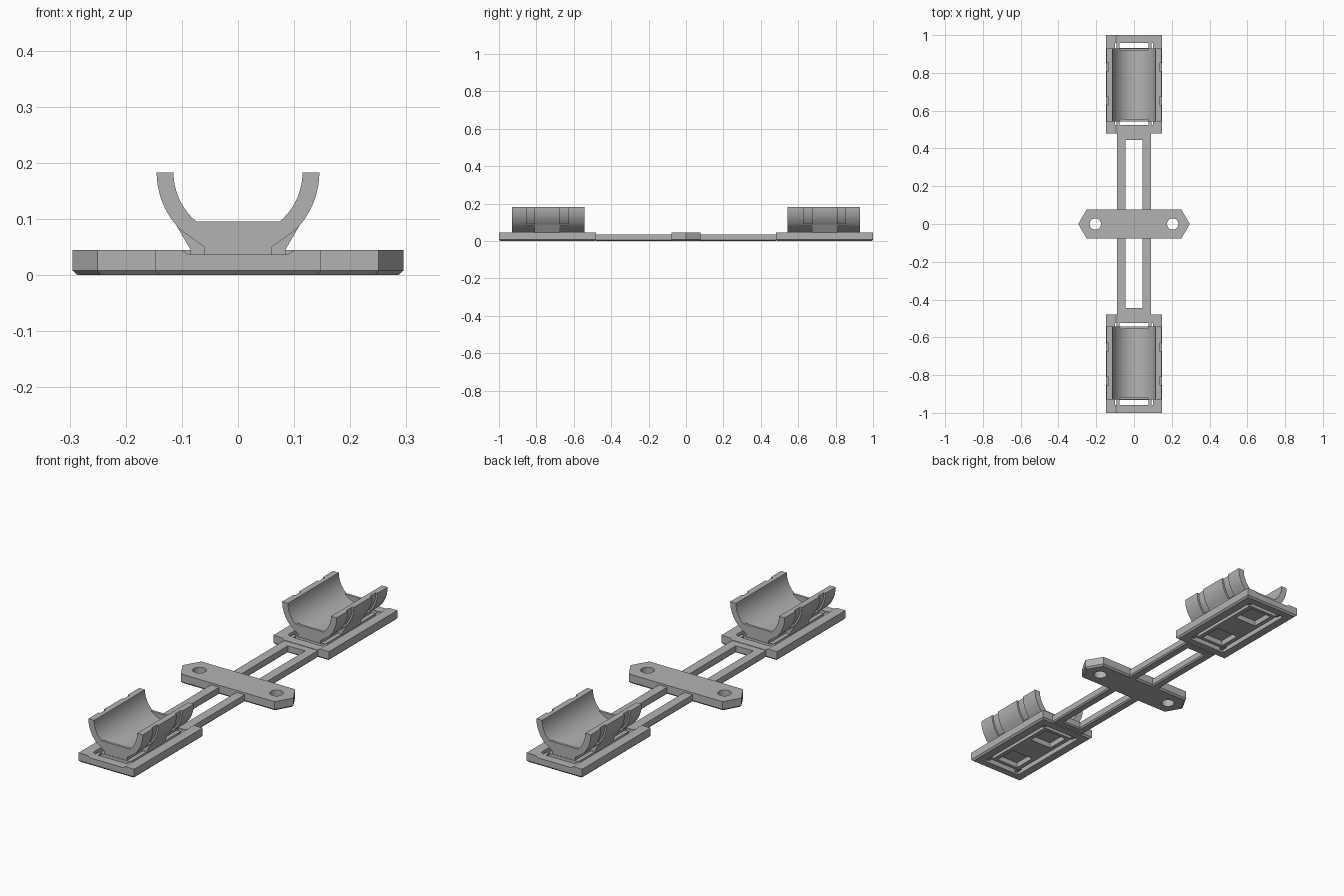
import bpy, bmesh
from math import sin, cos, pi, radians

if "Cube" in bpy.data.objects:
    bpy.data.objects.remove(bpy.data.objects["Cube"], do_unlink=True)

grey = bpy.data.materials.new("light_grey")
grey.use_nodes = True
grey.diffuse_color = (0.45, 0.45, 0.45, 1)
grey.node_tree.nodes["Principled BSDF"].inputs["Base Color"].default_value = (0.45, 0.45, 0.45, 1)


def prism(name, pts, lo, hi, axis="Z", chamfer=0):
    """Extrude an outline along Z (outline in x, y) or Y (outline in x, z)."""
    bm = bmesh.new()
    place = (lambda u, v, w: (u, v, w)) if axis == "Z" else (lambda u, v, w: (u, w, v))
    base = bm.faces.new([bm.verts.new(place(u, v, lo)) for u, v in pts])
    out = bmesh.ops.extrude_face_region(bm, geom=[base], use_keep_orig=True)
    for v in out["geom"]:
        if isinstance(v, bmesh.types.BMVert):
            v.co[2 if axis == "Z" else 1] = hi
    bmesh.ops.recalc_face_normals(bm, faces=bm.faces)
    if chamfer:
        rim = [e for e in bm.edges if all(abs(v.co.z - lo) < 1e-5 for v in e.verts)]
        bmesh.ops.bevel(bm, geom=rim, offset=chamfer, segments=1, profile=0.5, affect="EDGES")
    mesh = bpy.data.meshes.new(name)
    bm.to_mesh(mesh)
    bm.free()
    obj = bpy.data.objects.new(name, mesh)
    bpy.context.collection.objects.link(obj)
    mesh.materials.append(grey)
    return obj


def rect(x0, x1, y0, y1):
    return [(x0, y0), (x1, y0), (x1, y1), (x0, y1)]


def arc(r, a0, a1, n=24, cx=0, cy=0):
    return [(cx + r * cos(radians(a0 + (a1 - a0) * i / n)),
             cy + r * sin(radians(a0 + (a1 - a0) * i / n))) for i in range(n + 1)]


def cut(obj, cutters):
    for c in cutters:
        c.hide_render = True
        mod = obj.modifiers.new("cut", "BOOLEAN")
        mod.operation, mod.solver, mod.object = "DIFFERENCE", "EXACT", c
        bpy.context.view_layer.objects.active = obj
        bpy.ops.object.modifier_apply(modifier=mod.name)
        bpy.data.objects.remove(c, do_unlink=True)


def smooth(obj):
    bpy.ops.object.select_all(action="DESELECT")
    obj.select_set(True)
    bpy.context.view_layer.objects.active = obj
    bpy.ops.object.shade_smooth_by_angle(angle=radians(25))


def mirrored(right):
    """Close a half outline given from top to bottom on +x."""
    return right + [(-x, z) for x, z in reversed(right)]


# Centre bar with pointed ends and two screw holes
bar = prism("centre_bar", [(-0.295, 0), (-0.25, -0.078), (0.25, -0.078),
                           (0.295, 0), (0.25, 0.078), (-0.25, 0.078)], 0, 0.045, chamfer=0.008)
cut(bar, [prism("hole", arc(0.03, 0, 360 - 15, 23, s * 0.205), -0.1, 0.1) for s in (-1, 1)])
smooth(bar)

# Long rails
for s, side in ((1, "left"), (-1, "right")):
    x0, x1 = sorted((s * 0.046, s * 0.09))
    prism(side + "_rail", rect(x0, x1, -0.485, 0.485), 0, 0.035, chamfer=0.006)

RIM, OUTER, INNER = 0.183, 0.145, 0.115
for s, end in ((-1, "front"), (1, "back")):
    def span(a, b):
        return sorted((s * a, s * b))

    # Rail crosspiece
    prism(end + "_crosspiece", rect(-0.089, 0.089, *span(0.445, 0.485)), 0, 0.035, chamfer=0.006)

    # Frame plate with window and shallow top channel
    plate = prism(end + "_plate", rect(-0.148, 0.148, *span(0.48, 1.0)), 0, 0.045, chamfer=0.008)
    window = prism("window", rect(-0.1, 0.1, *span(0.525, 0.957)), -0.1, 0.1)
    channel = prism("channel", mirrored([(0.118, 0.055), (0.088, 0.037)]),
                    *span(0.4, 1.1), axis="Y")
    cut(plate, [window, channel])

    # Foot pad with two square pockets underneath
    pad = prism(end + "_foot_pad", rect(-0.08, 0.08, *span(0.548, 0.932)), 0.004, 0.037)
    cut(pad, [prism("pocket", rect(-0.058, 0.058, *span(y - 0.055, y + 0.055)), -0.1, 0.03)
              for y in (0.62, 0.86)])

    # Thin tabs joining pad to plate
    for x in (-0.085, 0.085):
        for y in (0.52, 0.925):
            prism(end + "_tab", rect(x - 0.008, x + 0.008, *span(y, y + 0.037)), 0.01, 0.035)

    # Half-round cradle on a narrow stem, grooved outside
    outside = arc(OUTER, 0, -45, 12, cy=RIM) + [(0.06, 0.05), (0.06, 0.036)]
    cradle = prism(end + "_cradle", mirrored(outside) + arc(INNER, -180, 0, 32, cy=RIM),
                   *span(0.543, 0.93), axis="Y")
    grooves = []
    for y in (0.63, 0.81):
        for m in (1, -1):
            ring = arc(0.136, 5, -42, 12, cy=RIM) + arc(0.17, -42, 5, 12, cy=RIM)
            grooves.append(prism("groove", [(m * x, z) for x, z in ring],
                                 *span(y, y + 0.043), axis="Y"))
    cut(cradle, grooves)
    smooth(cradle)

    # Flat-topped lips closing the bottom of the cradle ends
    for y in (0.543, 0.918):
        prism(end + "_cradle_lip", arc(0.118, -48, -132, 12, cy=RIM), *span(y, y + 0.012), axis="Y")

    # Wider buttress under the middle
    buttress = mirrored([(0.113, 0.094), (0.085, 0.046), (0.085, 0.036)])
    trough = arc(0.125, -140, -40, 16, cy=RIM)
    prism(end + "_buttress", buttress + trough, *span(0.673, 0.81), axis="Y")
